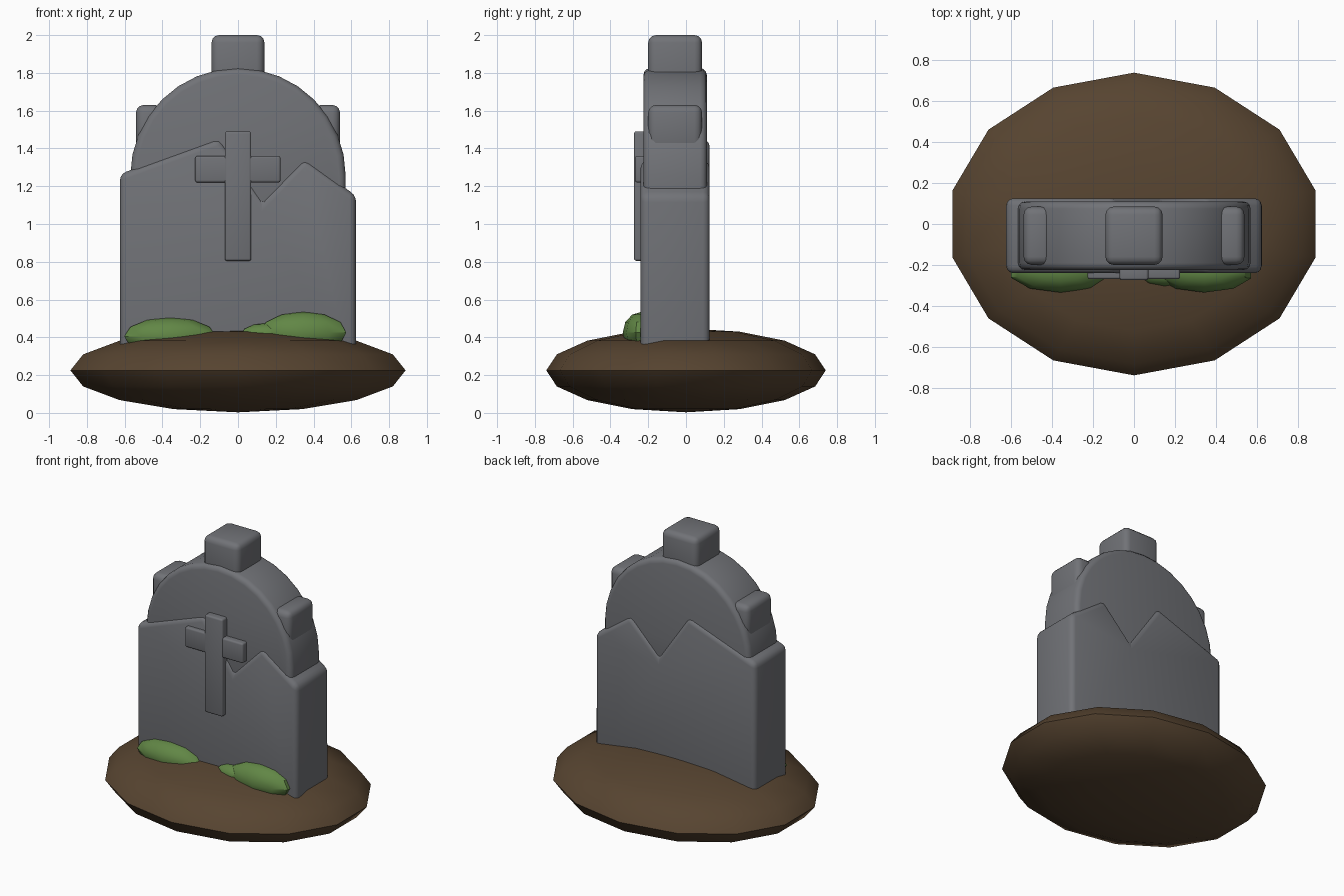
import bpy, bmesh, math
from mathutils import Matrix

if "Cube" in bpy.data.objects:
    bpy.data.objects.remove(bpy.data.objects["Cube"])


def material(name, rgb):
    m = bpy.data.materials.new(name)
    m.diffuse_color = (*rgb, 1)
    m.use_nodes = True
    m.node_tree.nodes["Principled BSDF"].inputs["Base Color"].default_value = m.diffuse_color
    return m


STONE = material("grey stone", (0.165, 0.17, 0.185))
SOIL = material("brown soil", (0.095, 0.058, 0.03))
MOSS = material("green moss", (0.12, 0.24, 0.06))


def finish(name, bm, mat, angle=35):
    bmesh.ops.recalc_face_normals(bm, faces=bm.faces[:])
    me = bpy.data.meshes.new(name)
    bm.to_mesh(me)
    bm.free()
    me.materials.append(mat)
    ob = bpy.data.objects.new(name, me)
    bpy.context.collection.objects.link(ob)
    bpy.ops.object.select_all(action='DESELECT')
    ob.select_set(True)
    bpy.context.view_layer.objects.active = ob
    bpy.ops.object.shade_smooth_by_angle(angle=math.radians(angle))
    return ob


def slab(name, profile, y0, y1, bevel, mat=STONE, segments=3):
    """Extrude an x-z profile along y and round its sharp edges."""
    bm = bmesh.new()
    face = bm.faces.new([bm.verts.new((x, y0, z)) for x, z in profile])
    ext = bmesh.ops.extrude_face_region(bm, geom=[face])["geom"]
    for v in ext:
        if isinstance(v, bmesh.types.BMVert):
            v.co.y = y1
    # the extrusion may keep or drop the first cap; make sure it exists
    bmesh.ops.holes_fill(bm, edges=[e for e in bm.edges if e.is_boundary])
    bmesh.ops.recalc_face_normals(bm, faces=bm.faces[:])
    sharp = [e for e in bm.edges if e.calc_face_angle(0) > math.radians(28)]
    bmesh.ops.bevel(bm, geom=sharp, offset=bevel, offset_type='OFFSET',
                    segments=segments, profile=0.5, affect='EDGES', clamp_overlap=True)
    return finish(name, bm, mat)


def block(name, x0, x1, y0, y1, z0, z1, bevel):
    return slab(name, [(x0, z0), (x1, z0), (x1, z1), (x0, z1)], y0, y1, bevel)


def blob(name, centre, radii, mat, seg, rings, angle=35):
    bm = bmesh.new()
    bmesh.ops.create_uvsphere(bm, u_segments=seg, v_segments=rings, radius=1)
    bm.transform(Matrix.Translation(centre) @ Matrix.Diagonal((*radii, 1)))
    return finish(name, bm, mat, angle)


# soil mound
blob("soil_mound", (0, 0, 0.225), (0.91, 0.74, 0.222), SOIL, 14, 8)

# lower slab with broken top edge
slab("lower_slab", [(-0.625, 0.2), (0.625, 0.2), (0.625, 1.15), (0.35, 1.345),
                    (0.13, 1.12), (-0.10, 1.455), (-0.625, 1.265)],
     -0.24, 0.125, 0.035)

# arched upper slab
R, ZC = 0.57, 1.255
arch = [(-R, 1.0), (R, 1.0)]
arch += [(R * math.cos(math.pi * i / 16), ZC + R * math.sin(math.pi * i / 16)) for i in range(17)]
slab("arched_slab", arch, -0.225, 0.11, 0.035)

# top and shoulder blocks
block("top_block", -0.14, 0.14, -0.2, 0.085, 1.68, 2.0, 0.04)
for side, s in (("left", -1), ("right", 1)):
    a, b = sorted((s * 0.40, s * 0.54))
    block(side + "_shoulder_block", a, b, -0.2, 0.085, 1.39, 1.63, 0.04)

# raised cross
block("cross_upright", -0.07, 0.07, -0.275, -0.2, 0.805, 1.49, 0.012)
block("cross_arm", -0.227, 0.225, -0.27, -0.2, 1.22, 1.36, 0.012)

# moss clumps
blob("moss_left", (-0.36, -0.23, 0.405), (0.255, 0.105, 0.1), MOSS, 10, 6)
blob("moss_right", (0.345, -0.235, 0.425), (0.24, 0.1, 0.11), MOSS, 10, 6)
blob("moss_small", (0.15, -0.235, 0.415), (0.14, 0.07, 0.06), MOSS, 10, 6)
